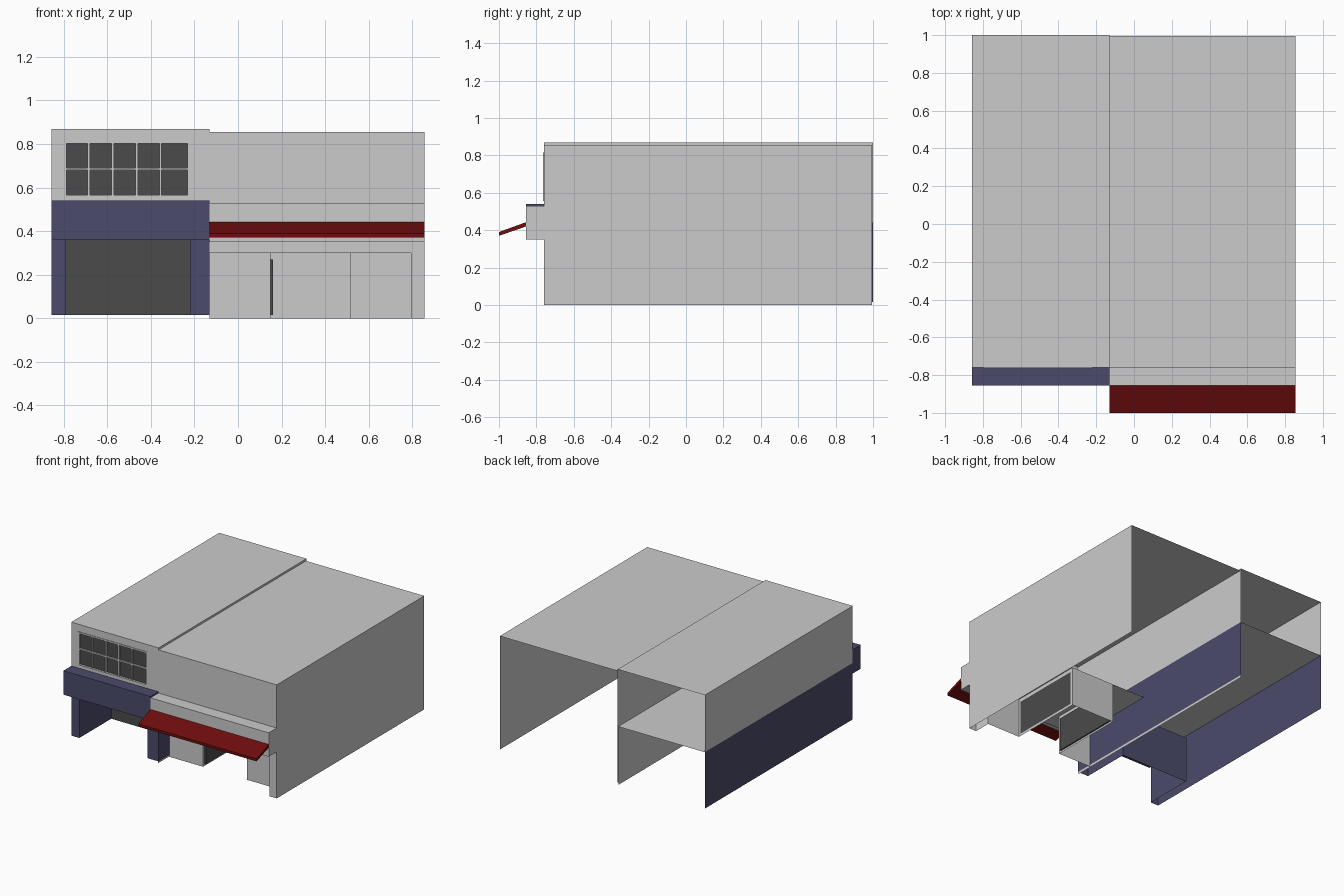
import bpy

if "Cube" in bpy.data.objects:
    bpy.data.objects.remove(bpy.data.objects["Cube"])


def material(name, color):
    m = bpy.data.materials.new(name)
    m.diffuse_color = (*color, 1)
    m.use_nodes = True
    m.node_tree.nodes["Principled BSDF"].inputs["Base Color"].default_value = m.diffuse_color
    return m


BLUE = material("blue_paint", (0.07, 0.07, 0.15))
RED = material("red_canvas", (0.16, 0.004, 0.004))
DARK = material("dark_glass", (0.07, 0.07, 0.07))


def make(name, verts, faces, mat=None):
    mesh = bpy.data.meshes.new(name)
    mesh.from_pydata(verts, [], faces)
    ob = bpy.data.objects.new(name, mesh)
    bpy.context.collection.objects.link(ob)
    if mat:
        mesh.materials.append(mat)
    return ob


def sheets(name, panels, mat=None):
    """Flat panels: (facing direction, position, a0, a1, b0, b1)."""
    verts, faces = [], []
    for d, p, a0, a1, b0, b1 in panels:
        quad = [(a0, b0), (a1, b0), (a1, b1), (a0, b1)]
        if d in ("-x", "+y", "-z"):
            quad.reverse()
        n = len(verts)
        for a, b in quad:
            verts.append({"x": (p, a, b), "y": (a, p, b), "z": (a, b, p)}[d[1]])
        faces.append((n, n + 1, n + 2, n + 3))
    return make(name, verts, faces, mat)


def prism(name, x0, x1, profile, mat=None):
    """Extrude a (y, z) profile, listed anticlockwise seen from +x."""
    n = len(profile)
    verts = [(x0, y, z) for y, z in profile] + [(x1, y, z) for y, z in profile]
    faces = [tuple(range(n))[::-1], tuple(range(n, 2 * n))]
    faces += [(i, (i + 1) % n, (i + 1) % n + n, i + n) for i in range(n)]
    return make(name, verts, faces, mat)


def box(name, x0, x1, y0, y1, z0, z1, mat=None):
    return prism(name, x0, x1, [(y0, z0), (y1, z0), (y1, z1), (y0, z1)], mat)


L, M, R = -0.857, -0.13, 0.855        # left, dividing and right wall positions
F, B = -0.76, 1.0                     # front and back
G = 0.015                             # base of the left unit

# Left unit: upper storey shell with a window opening
wx0, wx1, wz0, wz1 = -0.80, -0.22, 0.555, 0.815
sheets("left_upper_storey", [
    ("+z", 0.87, L, M, F, B),
    ("-x", L, F, B, 0.44, 0.87),
    ("+x", M, F, B, 0.44, 0.87),
    ("+z", 0.44, L, M, F, B),
    ("-y", F, L, wx0, 0.44, 0.87), ("-y", F, wx1, M, 0.44, 0.87),
    ("-y", F, wx0, wx1, 0.44, wz0), ("-y", F, wx0, wx1, wz1, 0.87)])

# Upper window: glass, outer frame and glazing bars
sheets("upper_window_glass", [("-y", F + 0.012, wx0, wx1, wz0, wz1)], DARK)
t = 0.012
for i, z in enumerate((wz0, wz1 - t)):
    box(f"window_rail_{i}", wx0, wx1, F - 0.004, F + 0.012, z, z + t)
for i, x in enumerate((wx0, wx1 - t)):
    box(f"window_stile_{i}", x, x + t, F - 0.004, F + 0.012, wz0, wz1)
for i, x in enumerate((-0.685, -0.575, -0.465, -0.355)):
    box(f"window_bar_{i}", x - 0.005, x + 0.005, F, F + 0.012, wz0, wz1)
box("window_cross_bar", wx0, wx1, F, F + 0.012, 0.68, 0.69)

# Left unit: blue ground floor with a recessed shutter bay
px0, px1, sy = -0.79, -0.22, -0.38
sheets("left_ground_floor", [
    ("-x", L, F, B, G, 0.44),
    ("+x", M, F, B, G, 0.44),
    ("-y", F, L, px0, G, 0.44), ("-y", F, px1, M, G, 0.44),
    ("-y", F, px0, px1, 0.36, 0.44),
    ("+x", px0, F, sy, G, 0.36), ("-x", px1, F, sy, G, 0.36),
    ("-z", 0.36, px0, px1, F, sy)], BLUE)
sheets("shutter", [("-y", sy, px0, px1, G, 0.36)], DARK)
sheets("shutter_backing", [("+y", sy + 0.008, px0, px1, G, 0.36)], BLUE)
box("left_fascia", L, M, -0.855, F, 0.36, 0.54, BLUE)

# Right unit: shell with the shopfront opening
rx = 0.795
sheets("right_shell", [
    ("+z", 0.855, M, R, F, B - 0.005),
    ("+x", R, F, B - 0.005, 0, 0.855),
    ("-x", M - 0.005, F, B - 0.005, 0, 0.855),
    ("-y", F, M, R, 0.30, 0.855),
    ("-y", F, rx, R, 0, 0.30)])
box("right_fascia", M, R, -0.855, F, 0.35, 0.53)

# Shopfront: display walls, deep entrance, ceiling
dx0, dx1, dy, ey = 0.15, 0.515, -0.63, -0.05
sheets("shopfront", [
    ("-x", rx, F, dy, 0, 0.30),
    ("-y", dy, M, dx0, 0, 0.30), ("-y", dy, dx1, rx, 0, 0.30),
    ("+x", dx0, dy, ey, 0, 0.30), ("-x", dx1, dy, ey, 0, 0.30),
    ("-y", ey, dx0, dx1, 0, 0.30),
    ("-z", 0.30, M, rx, F, ey)])
box("entrance_side_glass_left", dx0, dx0 + 0.01, dy + 0.02, ey - 0.02, 0.015, 0.27, DARK)
sheets("entrance_side_glass_right", [
    ("+x", dx1 + 0.004, dy + 0.02, ey - 0.02, 0.015, 0.27)], DARK)

# Sloping awning
prism("awning", M, R, [(-1.0, 0.37), (-0.855, 0.42), (-0.855, 0.443), (-1.0, 0.39)], RED)
